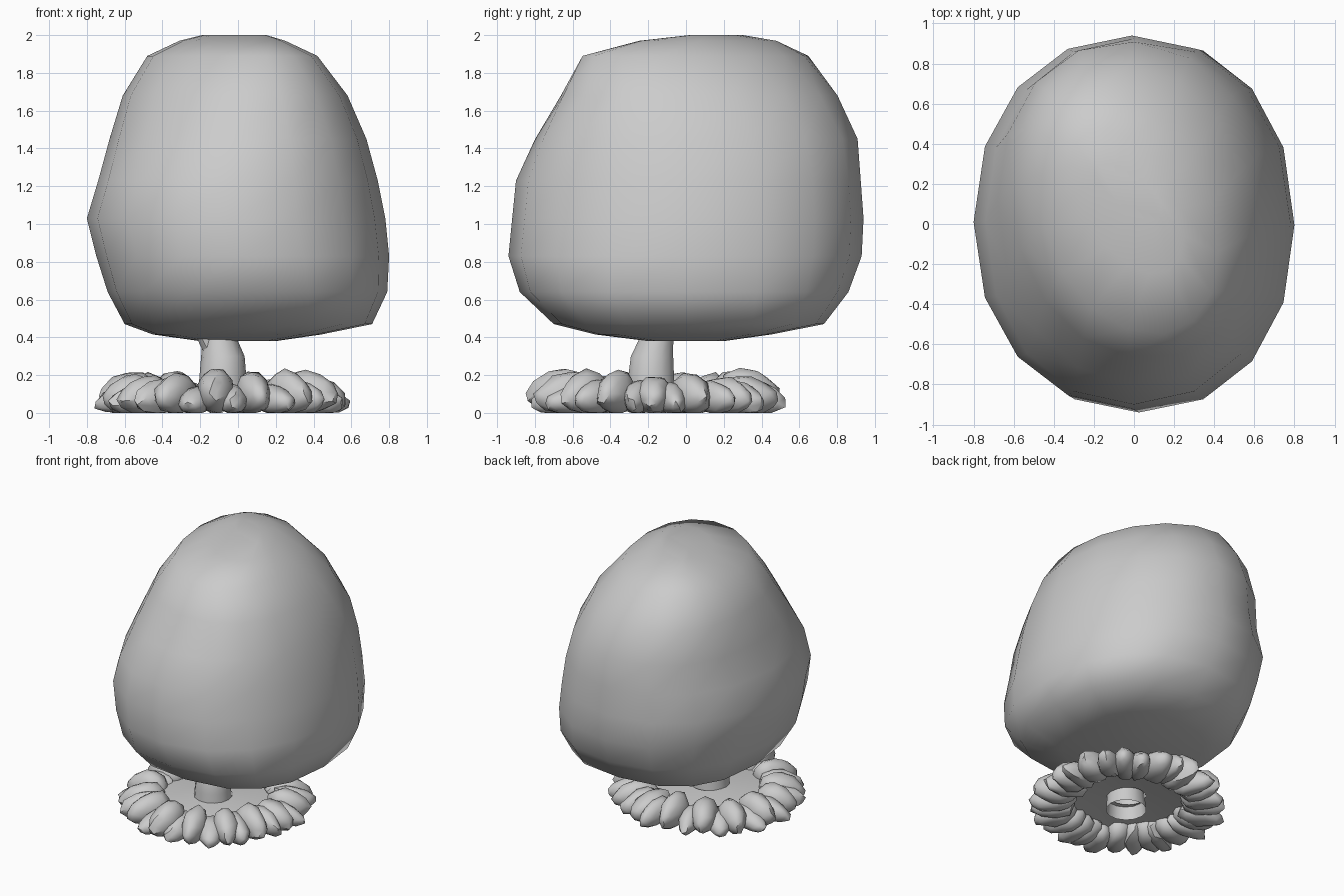
import bpy, bmesh, math, random
from mathutils import Vector, Matrix

random.seed(4)
if "Cube" in bpy.data.objects:
    bpy.data.objects.remove(bpy.data.objects["Cube"])

grey = bpy.data.materials.new("plain grey")
grey.use_nodes = True
grey.diffuse_color = (0.6, 0.6, 0.6, 1)
grey.node_tree.nodes["Principled BSDF"].inputs["Base Color"].default_value = grey.diffuse_color

BASE = Vector((-0.08, -0.16, 0))


def finish(bm, name, angle):
    bmesh.ops.recalc_face_normals(bm, faces=bm.faces)
    mesh = bpy.data.meshes.new(name)
    bm.to_mesh(mesh)
    bm.free()
    mesh.materials.append(grey)
    obj = bpy.data.objects.new(name, mesh)
    bpy.context.collection.objects.link(obj)
    bpy.ops.object.select_all(action='DESELECT')
    obj.select_set(True)
    bpy.context.view_layer.objects.active = obj
    bpy.ops.object.shade_smooth_by_angle(angle=math.radians(angle))
    return obj


def loft(bm, rings):
    loops = [[bm.verts.new(p) for p in ring] for ring in rings]
    for low, high in zip(loops, loops[1:]):
        for i in range(len(low)):
            j = (i + 1) % len(low)
            bm.faces.new((low[i], low[j], high[j], high[i]))
    return loops


def soft_square(value, power):
    return math.copysign(abs(value) ** power, value)


# Foliage: lofted sections given as height, x range, y range, diagonal skew, squareness
SECTIONS = [
    (0.38, -0.20, 0.20, -0.20, 0.20, 0.0, 0.9),
    (0.415, -0.45, 0.44, -0.48, 0.45, 0.0, 0.78),
    (0.47, -0.60, 0.71, -0.70, 0.73, 0.0, 0.78),
    (0.64, -0.69, 0.79, -0.88, 0.86, 0.0, 0.85),
    (0.83, -0.75, 0.80, -0.94, 0.93, 0.0, 0.92),
    (1.03, -0.80, 0.78, -0.92, 0.94, 0.0, 0.94),
    (1.23, -0.74, 0.74, -0.90, 0.925, 0.0, 0.94),
    (1.45, -0.68, 0.68, -0.80, 0.91, -0.06, 0.94),
    (1.68, -0.61, 0.58, -0.67, 0.81, -0.15, 0.94),
    (1.89, -0.48, 0.42, -0.55, 0.65, -0.3, 0.94),
    (1.97, -0.31, 0.25, -0.25, 0.48, -0.5, 1.0),
    (2.00, -0.19, 0.15, 0.02, 0.30, -0.8, 1.0),
]
SIDES = 16
bm = bmesh.new()
rings = []
for z, x0, x1, y0, y1, skew, power in SECTIONS:
    ring = []
    for i in range(SIDES):
        t = math.tau * i / SIDES
        c = soft_square(math.cos(t), power)
        s = soft_square(math.sin(t + skew), power)
        ring.append(((x0 + x1) / 2 + (x1 - x0) / 2 * c,
                     (y0 + y1) / 2 + (y1 - y0) / 2 * s, z))
    rings.append(ring)
loops = loft(bm, rings)
bm.faces.new(loops[0])
bm.faces.new(loops[-1])
finish(bm, "foliage", 80)


# Trunk: open tube, flared at the foot, with a small branch
def tube(name, stations, sides):
    bm = bmesh.new()
    loft(bm, [[(x + r * math.cos(math.tau * i / sides),
                y + r * math.sin(math.tau * i / sides), z) for i in range(sides)]
              for x, y, z, r in stations])
    return finish(bm, name, 50)


tube("trunk", [(-0.08, -0.18, 0.02, 0.14), (-0.08, -0.185, 0.18, 0.125),
               (-0.08, -0.18, 0.3, 0.115), (-0.095, -0.16, 0.38, 0.095),
               (-0.1, -0.15, 0.48, 0.09)], 14)
tube("branch", [(-0.13, -0.19, 0.3, 0.045), (-0.17, -0.2, 0.37, 0.04),
                (-0.21, -0.22, 0.45, 0.03)], 7)

# Soil: gently domed disc inside the stone ring
bm = bmesh.new()
loft(bm, [[BASE + Vector((r * math.cos(a), r * math.sin(a), z))
           for a in [math.tau * i / 24 for i in range(24)]]
          for r, z in [(0.5, 0.08), (0.35, 0.105), (0.12, 0.12)]])
finish(bm, "soil", 60)

# Stone ring: large and small chunky stones alternate, laid radially with flat undersides
COUNT = 30
for k in range(COUNT):
    a = math.tau * (k + random.uniform(-0.2, 0.2)) / COUNT
    large = k % 2 == 0
    length = random.uniform(0.155, 0.175)
    width = random.uniform(0.085, 0.105) if large else random.uniform(0.07, 0.09)
    height = random.uniform(0.1, 0.125) if large else random.uniform(0.075, 0.095)
    reach = random.uniform(0.66, 0.7)
    bm = bmesh.new()
    bmesh.ops.create_icosphere(bm, subdivisions=2, radius=1)
    spin = Matrix.Rotation(random.uniform(0, math.tau), 3, 'X')
    turn = Matrix.Rotation(a, 3, 'Z')
    place = turn @ Matrix.Rotation(0.15, 3, 'Y')
    middle = BASE + turn @ Vector((reach - length, 0, height - 0.015))
    for v in bm.verts:
        p = spin @ v.co * random.uniform(0.9, 1.08)
        taper = 1 - 0.2 * p.x
        p = middle + place @ Vector((p.x * length, p.y * width * taper, p.z * height * taper))
        p.z = max(p.z, 0)
        v.co = p
    finish(bm, f"stone_{k + 1}", 45)
